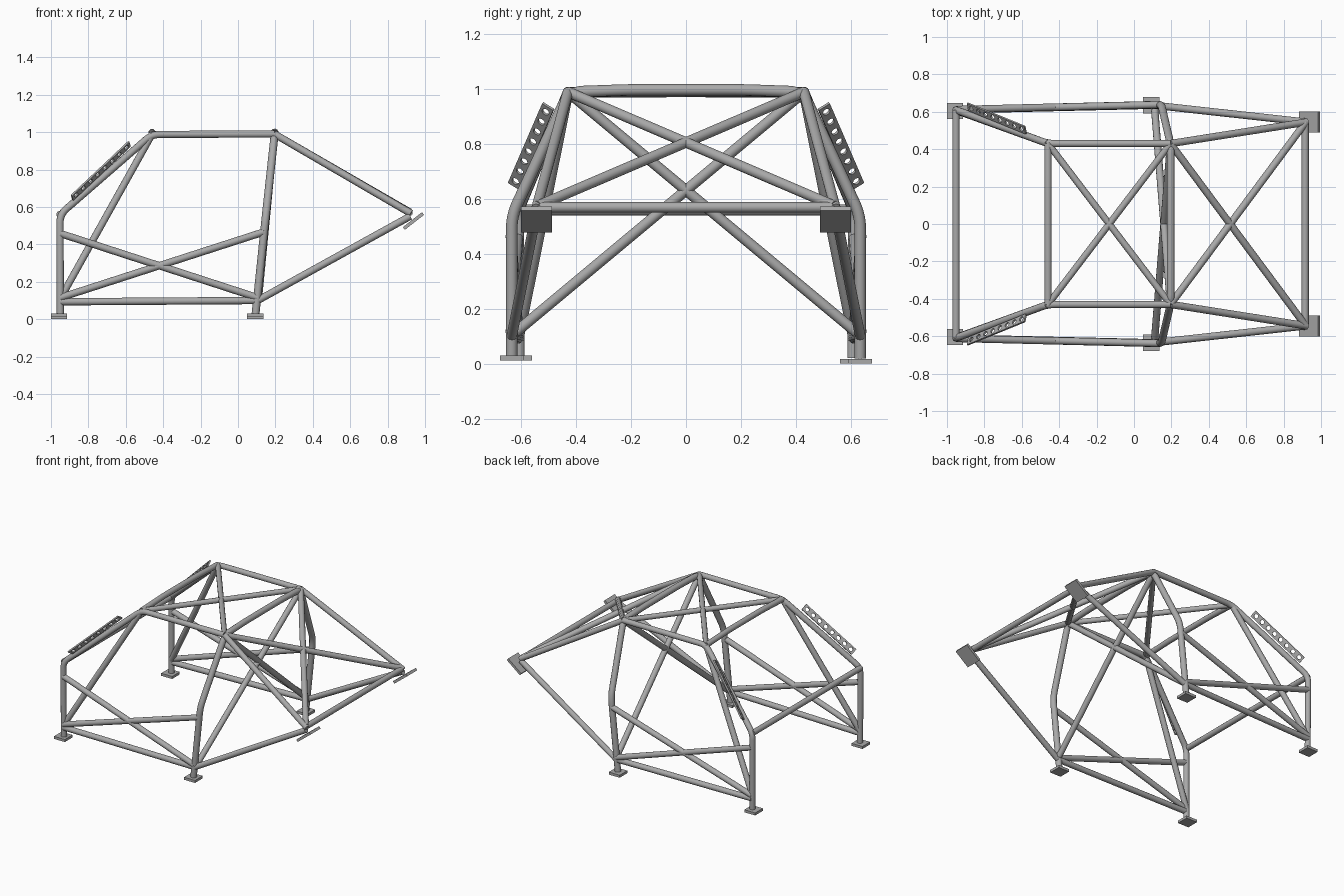
import bpy
import math
from mathutils import Vector, Matrix

cube = bpy.data.objects.get("Cube")
if cube:
    bpy.data.objects.remove(cube, do_unlink=True)

steel = bpy.data.materials.new("grey_steel")
steel.use_nodes = True
GREY = (0.4, 0.4, 0.4, 1)
steel.diffuse_color = GREY
steel.node_tree.nodes["Principled BSDF"].inputs["Base Color"].default_value = GREY

R = 0.0195  # tube radius


def mesh_from_curve(name, curve, matrix=None):
    """Turn a curve into a mesh object."""
    temp = bpy.data.objects.new("temp_curve", curve)
    bpy.context.collection.objects.link(temp)
    bpy.context.view_layer.update()
    graph = bpy.context.evaluated_depsgraph_get()
    mesh = bpy.data.meshes.new_from_object(temp.evaluated_get(graph))
    bpy.data.objects.remove(temp, do_unlink=True)
    mesh.materials.clear()
    mesh.materials.append(steel)
    obj = bpy.data.objects.new(name, mesh)
    bpy.context.collection.objects.link(obj)
    if matrix:
        obj.matrix_world = matrix
    return obj


def rounded(points, bend):
    """Replace each inner corner of a path with a short arc."""
    pts = [Vector(p) for p in points]
    path = [pts[0]]
    for a, b, c in zip(pts, pts[1:], pts[2:]):
        start = b + (a - b).normalized() * bend
        end = b + (c - b).normalized() * bend
        for i in range(7):
            t = i / 6
            path.append(start * (1 - t) ** 2 + b * 2 * t * (1 - t) + end * t * t)
    path.append(pts[-1])
    return path


def tube(name, points, bend=0.06, radius=R):
    curve = bpy.data.curves.new(name, 'CURVE')
    curve.dimensions = '3D'
    curve.bevel_depth = radius
    curve.bevel_resolution = 4
    curve.use_fill_caps = True
    path = rounded(points, bend)
    spline = curve.splines.new('POLY')
    spline.points.add(len(path) - 1)
    for point, co in zip(spline.points, path):
        point.co = (*co, 1)
    spline.use_smooth = True
    obj = mesh_from_curve(name, curve)
    for face in obj.data.polygons:
        face.use_smooth = len(face.vertices) == 4
    return obj


def plate(name, centre, size, tilt=0):
    bpy.ops.mesh.primitive_cube_add(size=1, location=centre, rotation=(0, -tilt, 0))
    obj = bpy.context.object
    obj.name = name
    obj.scale = size
    obj.data.materials.append(steel)


def perforated_gusset(name, start, end, across, width=0.048, holes=8):
    """Flat strip with a row of round holes."""
    start, end = Vector(start), Vector(end)
    along = (end - start).normalized()
    normal = along.cross(Vector(across)).normalized()
    side = normal.cross(along)
    length = (end - start).length
    curve = bpy.data.curves.new(name, 'CURVE')
    curve.dimensions = '2D'
    curve.fill_mode = 'BOTH'
    curve.extrude = 0.005
    h, w = length / 2, width / 2
    loops = [[(-h, -w), (h, -w), (h, w), (-h, w)]]
    for i in range(holes):
        cx = -h + (i + 0.5) * length / holes
        loops.append([(cx + 0.014 * math.cos(k * math.pi / 8),
                       0.014 * math.sin(k * math.pi / 8)) for k in range(16)])
    for loop in loops:
        spline = curve.splines.new('POLY')
        spline.points.add(len(loop) - 1)
        spline.use_cyclic_u = True
        spline.use_smooth = False
        for point, (x, y) in zip(spline.points, loop):
            point.co = (x, y, 0, 1)
    matrix = Matrix((along, side, normal)).transposed().to_4x4()
    matrix.translation = (start + end) / 2
    mesh_from_curve(name, curve, matrix)


# Key joints for one side (s = 1 or -1)
def front_low(s): return (-0.95, 0.607 * s, 0.11)
def front_bend(s): return (-0.952, 0.61 * s, 0.56)
def screen_top(s): return (-0.46, 0.43 * s, 0.988)
def hoop_low(s): return (0.105, 0.635 * s, 0.10)
def hoop_top(s): return (0.195, 0.43 * s, 0.99)
def rear_end(s): return (0.925, 0.545 * s, 0.565)


# Main hoop, one continuous bent tube
half = [(0.093, 0.635, 0.02), (0.147, 0.635, 0.54), (0.196, 0.425, 0.99), (0.196, 0.2, 0.998)]
tube("main_hoop", half + [(x, -y, z) for x, y, z in reversed(half)], 0.05, 0.021)

# Cross bars
tube("windscreen_bar", [screen_top(1), (-0.46, 0.2, 0.998), (-0.46, -0.2, 0.998), screen_top(-1)])
tube("dash_bar", [front_bend(1), front_bend(-1)])
tube("rear_cross_bar", [(0.915, 0.54, 0.57), (0.915, -0.54, 0.57)])

for s, side in ((1, "back"), (-1, "front")):
    # Long side rail: leg, pillar and roof edge
    tube(side + "_side_rail", [(-0.95, 0.607 * s, 0.02), front_bend(s), screen_top(s), hoop_top(s)], 0.045)
    tube(side + "_pillar_brace", [front_low(s), screen_top(s)])
    # Door bars
    tube(side + "_sill_bar", [(-0.95, 0.61 * s, 0.093), (0.105, 0.635 * s, 0.10)])
    tube(side + "_door_bar_down", [(-0.95, 0.612 * s, 0.458), (0.105, 0.638 * s, 0.115)])
    tube(side + "_door_bar_up", [(-0.95, 0.612 * s, 0.115), (0.14, 0.638 * s, 0.467)])
    # Rear stays
    tube(side + "_rear_stay", [hoop_top(s), rear_end(s)])
    tube(side + "_lower_stay", [hoop_low(s), (0.92, 0.545 * s, 0.55)])
    # Crossed diagonals
    tube(side + "_roof_diagonal", [screen_top(s), hoop_top(-s)], radius=0.018)
    tube(side + "_rear_diagonal", [hoop_top(s), (0.915, -0.54 * s, 0.575)])
    tube(side + "_hoop_diagonal", [hoop_top(s), (0.11, -0.62 * s, 0.115)])
    # Mounting plates
    z = 0.009 if s > 0 else 0.021
    plate(side + "_leg_foot", (-0.957, 0.605 * s, z), (0.086, 0.086, 0.018))
    plate(side + "_hoop_foot", (0.092, 0.635 * s, z), (0.086, 0.086, 0.018))
    plate(side + "_rear_mount", (0.938, 0.545 * s, 0.525), (0.13, 0.112, 0.018), math.radians(38))
    # Perforated pillar gusset
    perforated_gusset(side + "_gusset", (-0.887, 0.627 * s, 0.649), (-0.58, 0.502 * s, 0.938),
                      (-0.154, 0.844 * s, 0.516))
